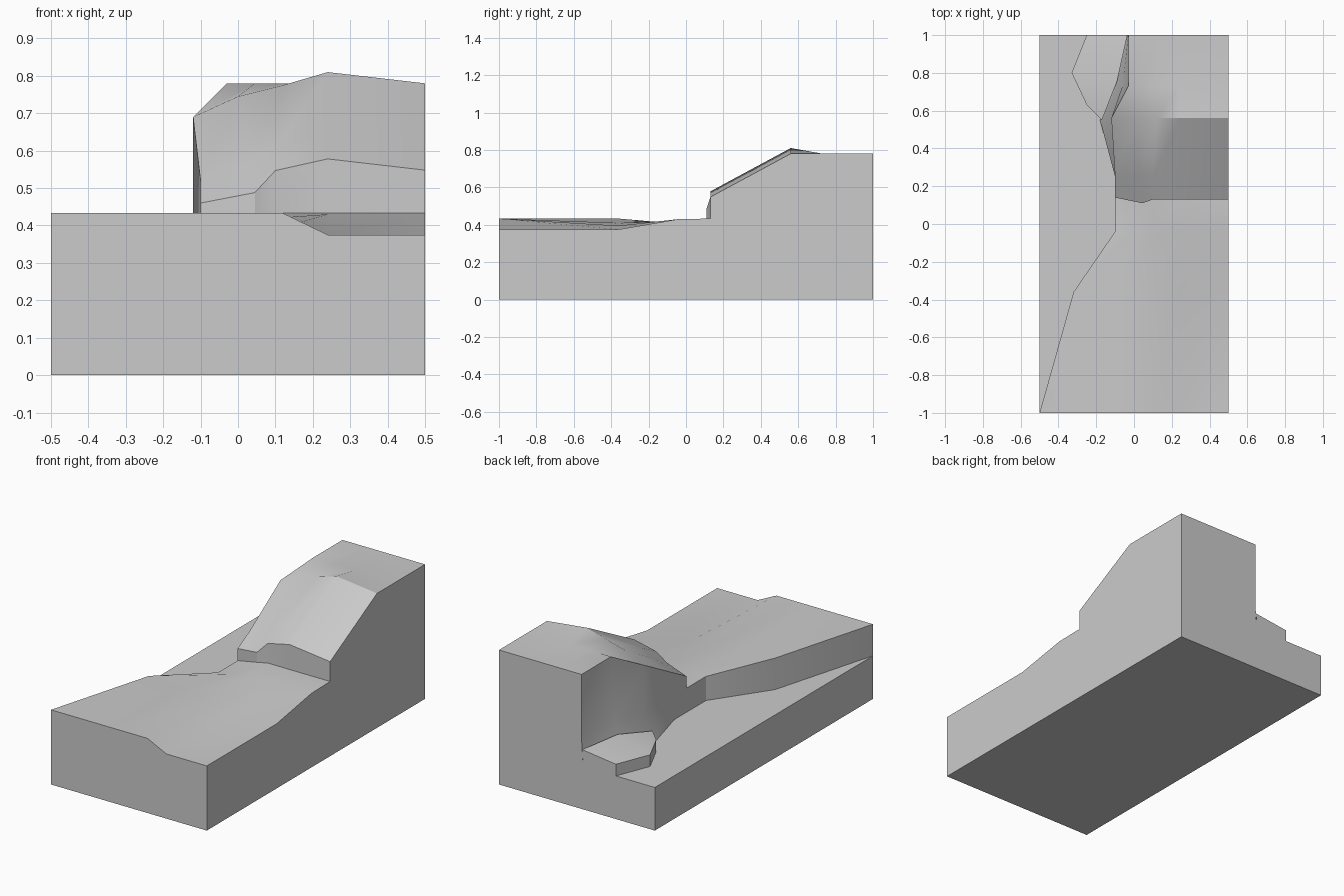
import bpy, bmesh

if "Cube" in bpy.data.objects:
    bpy.data.objects.remove(bpy.data.objects["Cube"])


def finish(name, faces):
    # Weld a list of point loops into one shaded object
    bm = bmesh.new()
    cache = {}
    for loop in faces:
        verts = []
        for p in loop:
            key = tuple(round(c, 4) for c in p)
            if key not in cache:
                cache[key] = bm.verts.new(key)
            if cache[key] not in verts:
                verts.append(cache[key])
        if len(verts) > 2:
            bm.faces.new(verts)
    bmesh.ops.recalc_face_normals(bm, faces=bm.faces)
    mesh = bpy.data.meshes.new(name)
    bm.to_mesh(mesh)
    bm.free()
    ob = bpy.data.objects.new(name, mesh)
    bpy.context.collection.objects.link(ob)
    bpy.ops.object.select_all(action='DESELECT')
    bpy.context.view_layer.objects.active = ob
    ob.select_set(True)
    bpy.ops.object.shade_smooth_by_angle(angle=0.52)
    return ob


def strips(rows):
    return [(a[i], a[i + 1], b[i + 1], b[i])
            for a, b in zip(rows, rows[1:]) for i in range(len(a) - 1)]


def row(ys, xs, zs):
    return list(zip(xs, ys, zs))


# Top surface cross-sections, front to back: path, step, ramp, hilltop
lip_x, lip_y = (-.1, .045, .1, .24, .5), (.14, .11, .13, .13, .13)
rows = [
    row([-1] * 5, (-.5, -.1, .12, .24, .5), (.433, .433, .433, .375, .375)),
    row([-.36] * 5, (-.32, -.1, .12, .24, .5), (.433, .41, .395, .375, .375)),
    row([-.04] * 5, (-.1, 0, .1, .24, .5), (.39, .405, .42, .43, .43)),
    row(lip_y, lip_x, (.39, .43, .433, .433, .433)),
    row(lip_y, lip_x, (.46, .488, .547, .578, .548)),
    row([.25] * 5, (-.1, .03, .1, .24, .5), (.52, .57, .61, .643, .613)),
    row([.56] * 5, (-.12, .0, .12, .24, .5), (.69, .745, .775, .81, .78)),
    row([.73] * 5, (-.03, .045, .12, .24, .5), [.78] * 5),
    row([1] * 5, (-.03, .045, .12, .24, .5), [.78] * 5),
]

# Cliff: rim, middle and foot lines on the left side
rim = [r[0] for r in rows]
foot = [(-.5, -1, .25), (-.32, -.36, .25), (-.1, -.04, .25), (-.1, .14, .25),
        (-.1, .14, .25), (-.1, .25, .25), (-.18, .55, .25),
        (-.11, .76, .25), (-.04, 1, .25)]
mid = [tuple((a + b) / 2 for a, b in zip(p, q)) for p, q in zip(rim, foot)]
mid[3] = mid[4] = (-.1, .14, .39)
mid[6:] = [(-.12, .56, .40), (-.06, .735, .45), (-.03, 1, .40)]
faces = strips(rows) + strips(list(zip(rim, mid, foot)))

# Low terrace, outer walls and underside
fl, fr, br, bl = (-.5, -1, 0), (.5, -1, 0), (.5, 1, 0), (-.5, 1, 0)
corner = (-.5, 1, .25)
faces += [
    foot + [corner],
    [fl, fr] + rows[0][::-1] + [mid[0], foot[0]],
    [fr, br] + [r[-1] for r in rows[::-1]],
    [br, bl, corner, foot[-1], mid[-1]] + rows[-1],
    [bl, fl, foot[0], corner],
    [fl, fr, br, bl],
]
finish("terrain_block", faces)

# Raised ledge at the foot of the cliff
outer = [(-.04, 1), (-.25, 1), (-.33, .8), (-.25, .63), (-.17, .55)]
top = [(x, y, .318) for x, y in outer]
top[0] = (-.035, 1, .345)
low = [(x, y, .25) for x, y in outer]
inner = (-.09, .755, .355)
faces = strips([top, low]) + [(inner, top[i], top[i + 1]) for i in range(4)]
finish("rock_ledge", faces)
